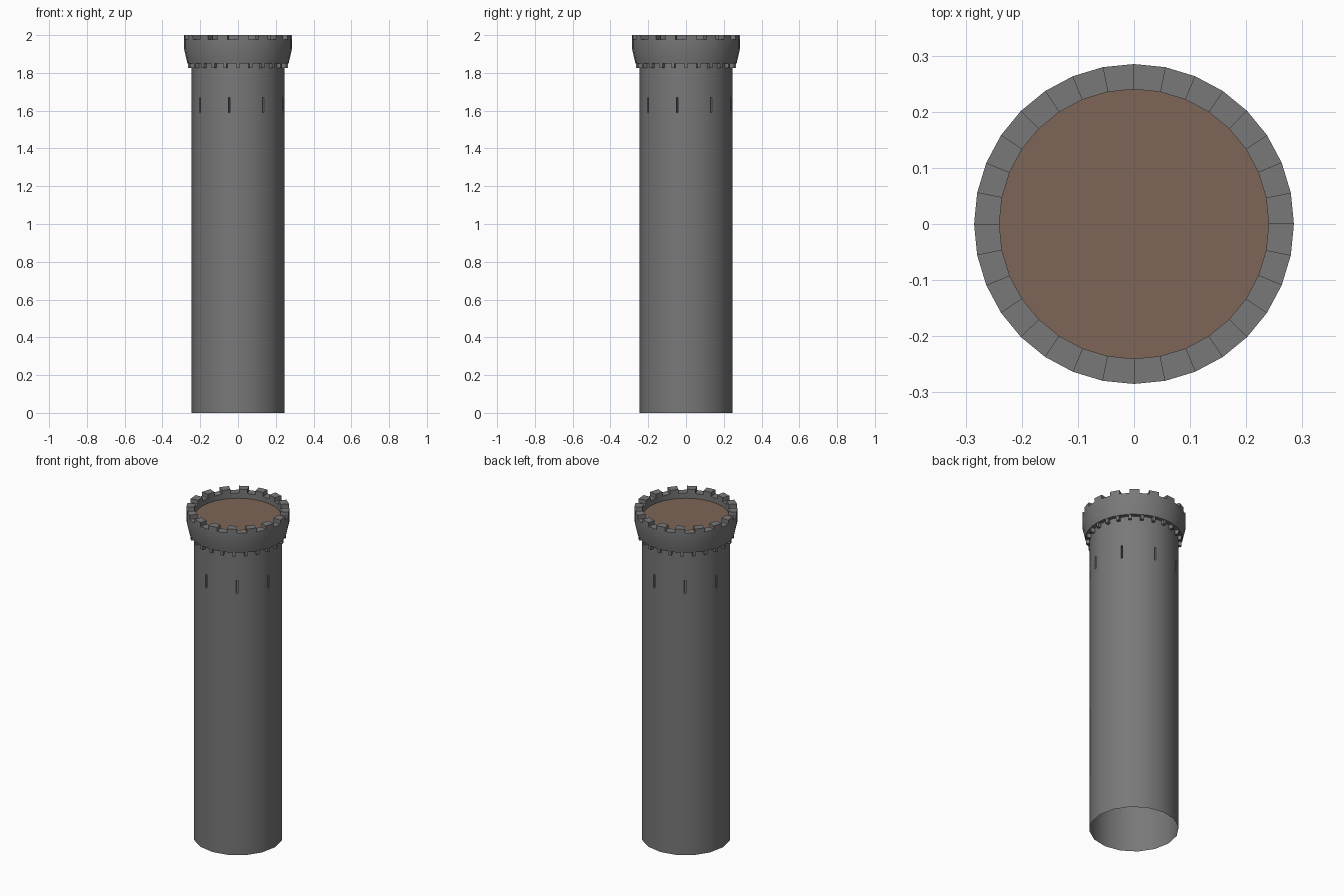
import bpy, bmesh, math
from mathutils import Matrix, Vector

if "Cube" in bpy.data.objects:
    bpy.data.objects.remove(bpy.data.objects["Cube"])


def material(name, rgb):
    m = bpy.data.materials.new(name)
    m.diffuse_color = (*rgb, 1)
    m.use_nodes = True
    m.node_tree.nodes["Principled BSDF"].inputs["Base Color"].default_value = m.diffuse_color
    return m


STONE = material("grey_stone", (0.19, 0.19, 0.19))
WOOD = material("brown_floor", (0.205, 0.13, 0.097))


def finish(bm, name, mat, smooth=False):
    bm.normal_update()
    me = bpy.data.meshes.new(name)
    bm.to_mesh(me)
    bm.free()
    me.materials.append(mat)
    ob = bpy.data.objects.new(name, me)
    bpy.context.collection.objects.link(ob)
    if smooth:
        bpy.ops.object.select_all(action='DESELECT')
        ob.select_set(True)
        bpy.context.view_layer.objects.active = ob
        bpy.ops.object.shade_smooth_by_angle(angle=math.radians(30))
    return ob


def lathe(points, angles, radius_scale=lambda a: 1.0):
    """Revolve (radius, z) points; returns bmesh and faces[level][segment]."""
    bm = bmesh.new()
    rings = [[bm.verts.new((r * radius_scale(a) * math.cos(a),
                            r * radius_scale(a) * math.sin(a), z)) for a in angles]
             for r, z in points]
    n = len(angles)
    faces = [[bm.faces.new((lo[i], lo[(i + 1) % n], hi[(i + 1) % n], hi[i]))
              for i in range(n)] for lo, hi in zip(rings, rings[1:])]
    return bm, faces


# Shaft: open sixteen-sided tube, with narrow slits in every other side
SIDES, STEP, HALF = 16, math.tau / 16, 0.018
angles, slits = [], []
for i in range(SIDES):
    angles.append(i * STEP)
    if i % 2:
        mid = (i + 0.5) * STEP
        slits.append(len(angles))
        angles += [mid - HALF, mid + HALF]


def chord(a):  # keeps added points on the flat sides
    return math.cos(STEP / 2) / math.cos(a % STEP - STEP / 2)


bm, faces = lathe([(0.247, 0), (0.247, 1.59), (0.247, 1.67), (0.247, 1.85)], angles, chord)
bm.normal_update()
cuts = [faces[1][i] for i in slits]
inward = [f.normal.copy() * -0.03 for f in cuts]
out = bmesh.ops.extrude_discrete_faces(bm, faces=cuts)["faces"]
for f, d in zip(out, inward):
    bmesh.ops.translate(bm, vec=d, verts=f.verts)
finish(bm, "tower_shaft", STONE, True)

# Parapet: flared ring with alternate segments raised as merlons
N = 32
ring = [math.tau * i / N for i in range(N)]
bm, faces = lathe([(0.24, 1.85), (0.268, 1.85), (0.285, 1.925), (0.285, 1.976),
                   (0.24, 1.976), (0.24, 1.945)], ring)
out = bmesh.ops.extrude_discrete_faces(bm, faces=faces[3][::2])["faces"]
for f in out:
    bmesh.ops.translate(bm, vec=(0, 0, 0.024), verts=f.verts)
finish(bm, "parapet", STONE, True)

# Walkway floor inside the parapet
bm = bmesh.new()
bmesh.ops.create_circle(bm, cap_ends=True, segments=N, radius=0.24,
                        matrix=Matrix.Translation((0, 0, 1.945)))
finish(bm, "roof_floor", WOOD)

# Corbels: small blocks under the parapet
bm = bmesh.new()
for i in range(24):
    m = (Matrix.Rotation(math.tau * i / 24, 4, 'Z')
         @ Matrix.Translation((0.251, 0, 1.838))
         @ Matrix.Diagonal((0.026, 0.017, 0.026, 1)))
    bmesh.ops.create_cube(bm, size=1, matrix=m)
finish(bm, "corbels", STONE)
